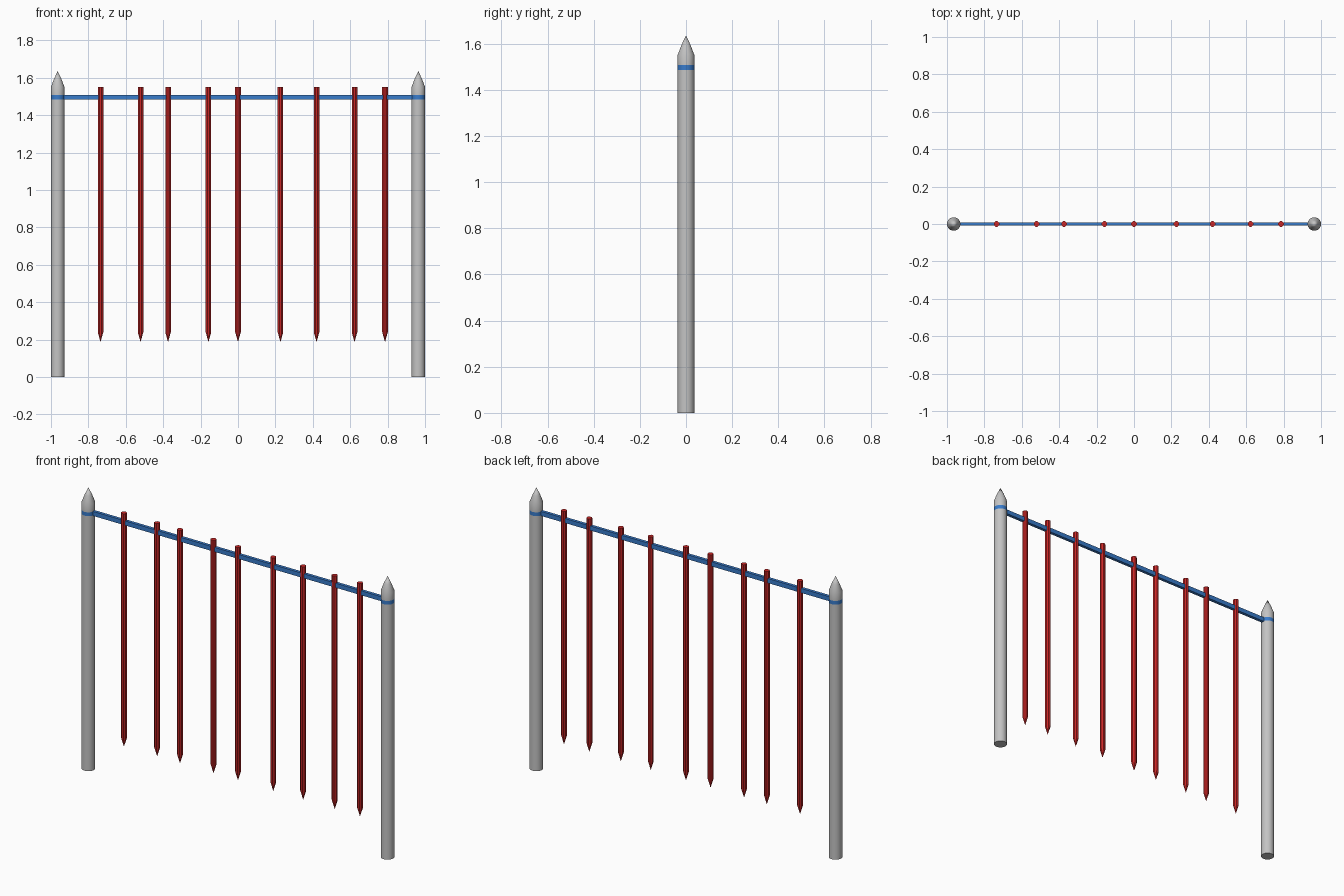
import bpy, math

if "Cube" in bpy.data.objects:
    bpy.data.objects.remove(bpy.data.objects["Cube"])


def material(name, color):
    m = bpy.data.materials.new(name)
    m.diffuse_color = (*color, 1)
    m.use_nodes = True
    m.node_tree.nodes["Principled BSDF"].inputs["Base Color"].default_value = m.diffuse_color
    return m


GREY = material("post grey", (0.55, 0.55, 0.55))
BLUE = material("rail blue", (0.04, 0.20, 0.60))
RED = material("stake red", (0.60, 0.02, 0.02))


def lathe(name, profile, x, sides, mat):
    """Closed solid turned about a vertical axis; radius 0 gives a point."""
    verts, rings, faces = [], [], []
    for r, z in profile:
        n = 1 if r == 0 else sides
        rings.append(range(len(verts), len(verts) + n))
        for i in range(n):
            a = math.tau * (i + 0.5) / sides
            verts.append((r * math.cos(a), r * math.sin(a), z))
    for lo, hi in zip(rings, rings[1:]):
        for i in range(sides):
            j = (i + 1) % sides
            if len(lo) == 1:
                faces.append((lo[0], hi[j], hi[i]))
            elif len(hi) == 1:
                faces.append((lo[i], lo[j], hi[0]))
            else:
                faces.append((lo[i], lo[j], hi[j], hi[i]))
    if len(rings[0]) > 1:
        faces.append(tuple(reversed(rings[0])))
    if len(rings[-1]) > 1:
        faces.append(tuple(rings[-1]))
    me = bpy.data.meshes.new(name)
    me.from_pydata(verts, [], faces)
    me.materials.append(mat)
    ob = bpy.data.objects.new(name, me)
    ob.location.x = x
    bpy.context.collection.objects.link(ob)
    bpy.context.view_layer.objects.active = ob
    ob.select_set(True)
    bpy.ops.object.shade_smooth_by_angle(angle=math.radians(35))
    ob.select_set(False)
    return ob


# Two posts with pointed caps and a painted blue band
R = 0.036
BAND = (1.485, 1.507)
for side, x in (("left", -0.964), ("right", 0.964)):
    post = lathe(side + "_post", [(R, 0), (R, BAND[0]), (R, BAND[1]), (R, 1.552),
                                  (0.019, 1.596), (0, 1.636)], x, 32, GREY)
    post.data.materials.append(BLUE)
    for f in post.data.polygons:
        if BAND[0] < f.center.z < BAND[1]:
            f.material_index = 1

# Rail between the posts
bpy.ops.mesh.primitive_cube_add(size=1, location=(0, 0, 1.496))
rail = bpy.context.object
rail.name = "rail"
rail.scale = (1.88, 0.018, 0.026)
rail.data.materials.append(BLUE)

# Hanging stakes, flat on top and pointed below, unevenly spaced
for i, x in enumerate((-0.735, -0.521, -0.374, -0.158, 0, 0.227, 0.42, 0.623, 0.786)):
    lathe(f"stake_{i + 1}", [(0, 0.187), (0.016, 0.24), (0.016, 1.55)], x, 8, RED)
